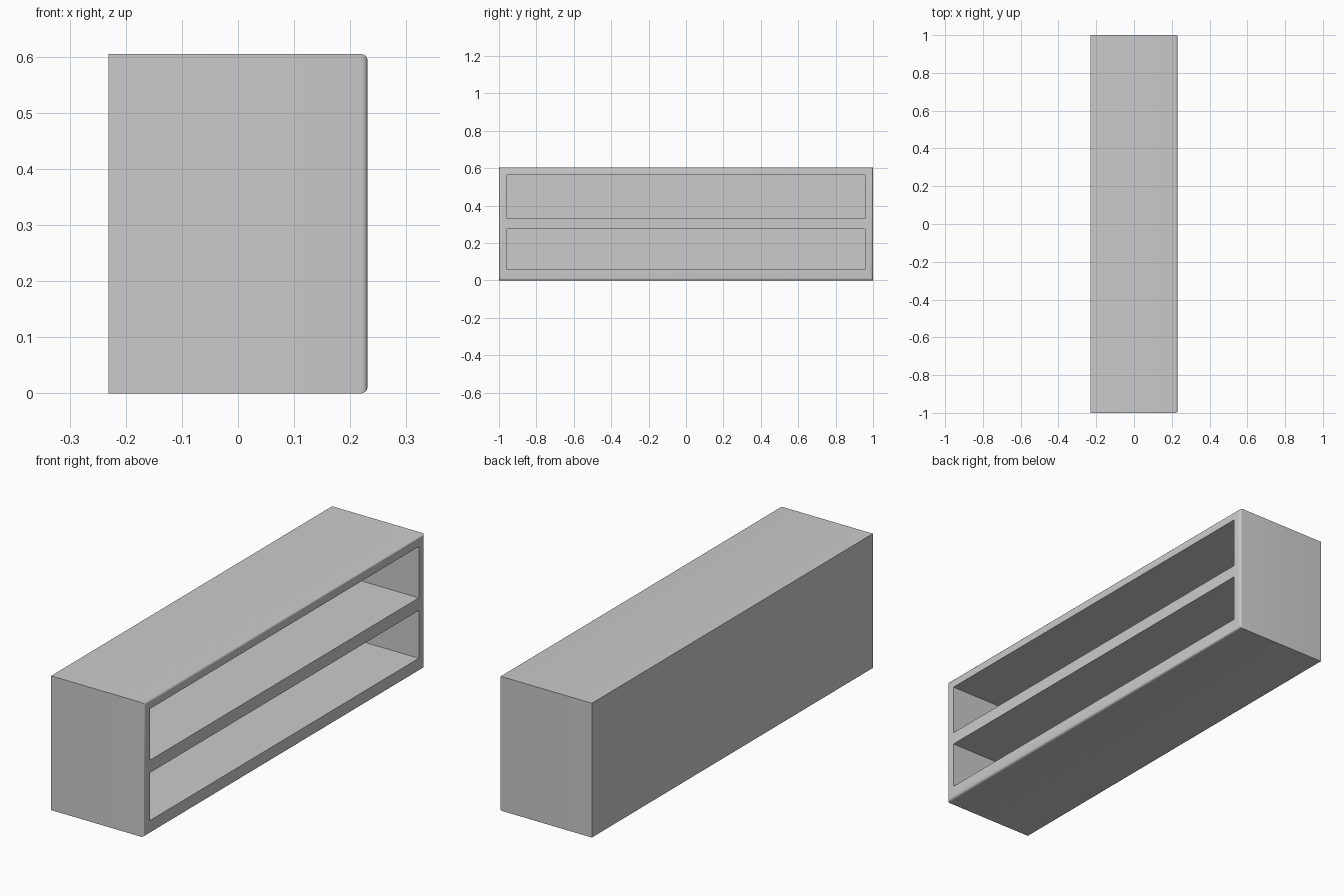
import bpy, bmesh
from mathutils import Vector

if "Cube" in bpy.data.objects:
    bpy.data.objects.remove(bpy.data.objects["Cube"])


def box(name, lo, hi, bevel=0.0):
    """Box between two corners, optionally rounding the edges of its +x face."""
    lo, hi = Vector(lo), Vector(hi)
    bm = bmesh.new()
    bmesh.ops.create_cube(bm, size=1)
    for v in bm.verts:
        v.co = (lo + hi) / 2 + v.co * (hi - lo)
    if bevel:
        rim = [e for e in bm.edges if all(v.co.x > hi.x - 1e-4 for v in e.verts)]
        bmesh.ops.bevel(bm, geom=rim, offset=bevel, offset_type='OFFSET',
                        segments=4, profile=0.5, affect='EDGES')
    bmesh.ops.recalc_face_normals(bm, faces=bm.faces[:])
    mesh = bpy.data.meshes.new(name)
    bm.to_mesh(mesh)
    bm.free()
    obj = bpy.data.objects.new(name, mesh)
    bpy.context.collection.objects.link(obj)
    return obj


# Cabinet body with a softened open side
cabinet = box("cabinet_body", (-0.231, -1, 0), (0.231, 1, 0.605), bevel=0.012)

# Two long open compartments, one above the other
for label, z0, z1 in (("lower", 0.06, 0.275), ("upper", 0.332, 0.563)):
    cutter = box(label + "_compartment_cutter", (-0.19, -0.957, z0), (0.3, 0.957, z1))
    cutter.hide_render = True
    cutter.display_type = 'WIRE'
    cut = cabinet.modifiers.new(label + "_compartment", 'BOOLEAN')
    cut.operation = 'DIFFERENCE'
    cut.solver = 'EXACT'
    cut.object = cutter

# Apply the cuts and remove the helpers
bpy.context.view_layer.objects.active = cabinet
cabinet.select_set(True)
for mod in list(cabinet.modifiers):
    helper = mod.object
    bpy.ops.object.modifier_apply(modifier=mod.name)
    bpy.data.objects.remove(helper)
bpy.ops.object.shade_smooth_by_angle()
